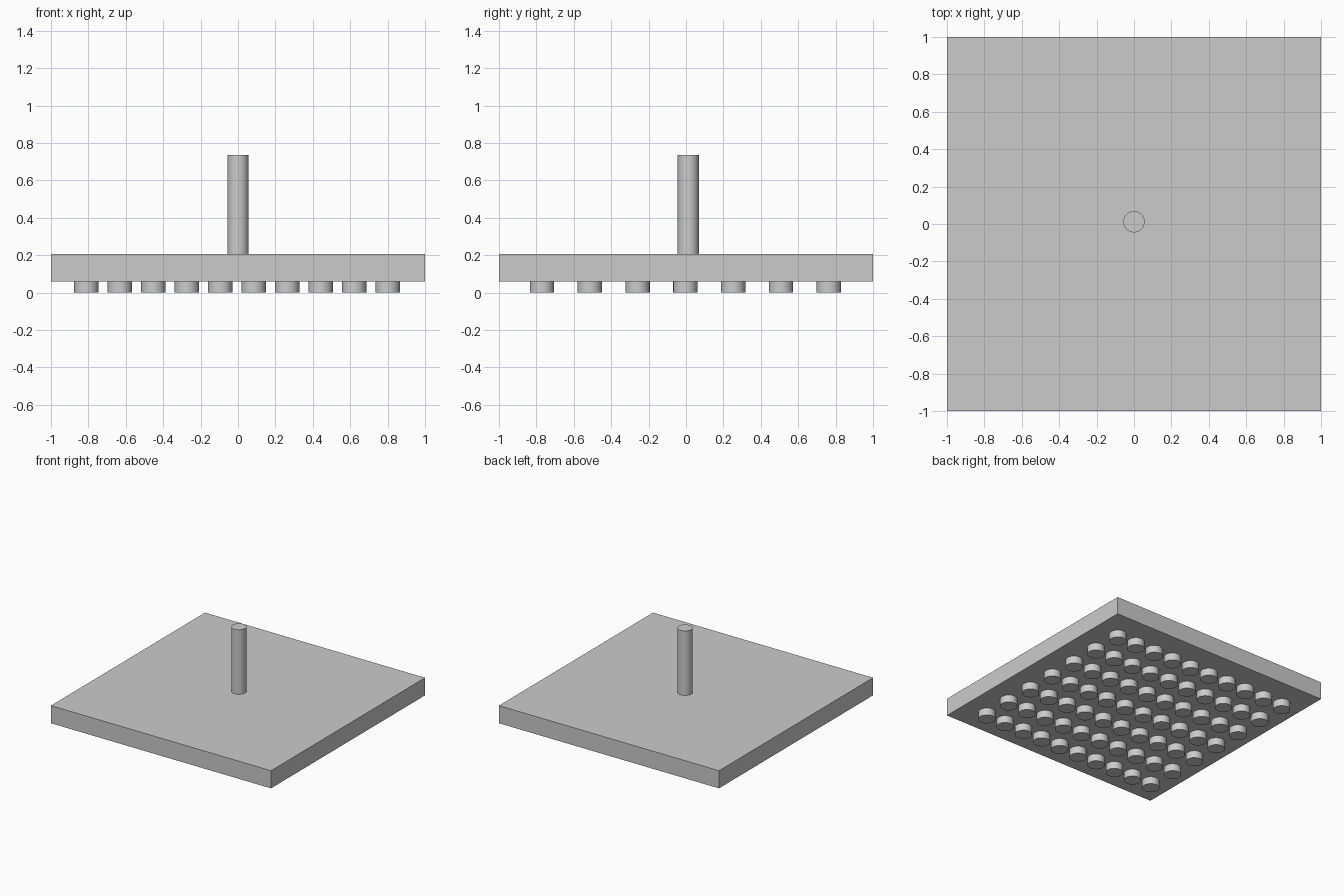
import bpy

if "Cube" in bpy.data.objects:
    bpy.data.objects.remove(bpy.data.objects["Cube"])

PLATE_BOTTOM, PLATE_TOP = 0.06, 0.205


def cylinder(name, x, y, z0, z1, radius):
    bpy.ops.mesh.primitive_cylinder_add(vertices=32, radius=radius, depth=z1 - z0,
                                        location=(x, y, (z0 + z1) / 2))
    obj = bpy.context.object
    obj.name = name
    bpy.ops.object.shade_smooth_by_angle()
    return obj


# Square base plate
bpy.ops.mesh.primitive_cube_add(size=1, location=(0, 0, (PLATE_BOTTOM + PLATE_TOP) / 2))
plate = bpy.context.object
plate.name = "plate"
plate.scale = (2, 2, PLATE_TOP - PLATE_BOTTOM)
bpy.ops.object.transform_apply(location=False, rotation=False, scale=True)

# Upright rod on top
cylinder("rod", 0, 0.012, PLATE_TOP - 0.002, 0.735, 0.057)

# Grid of round pegs underneath, 10 by 7
peg = cylinder("pegs", -0.811, -0.77, 0, PLATE_BOTTOM + 0.002, 0.065)
for axis, count, step in ((0, 10, 0.179), (1, 7, 0.2556)):
    array = peg.modifiers.new("repeat", 'ARRAY')
    array.count = count
    array.use_relative_offset = False
    array.use_constant_offset = True
    offset = [0, 0, 0]
    offset[axis] = step
    array.constant_offset_displace = offset
